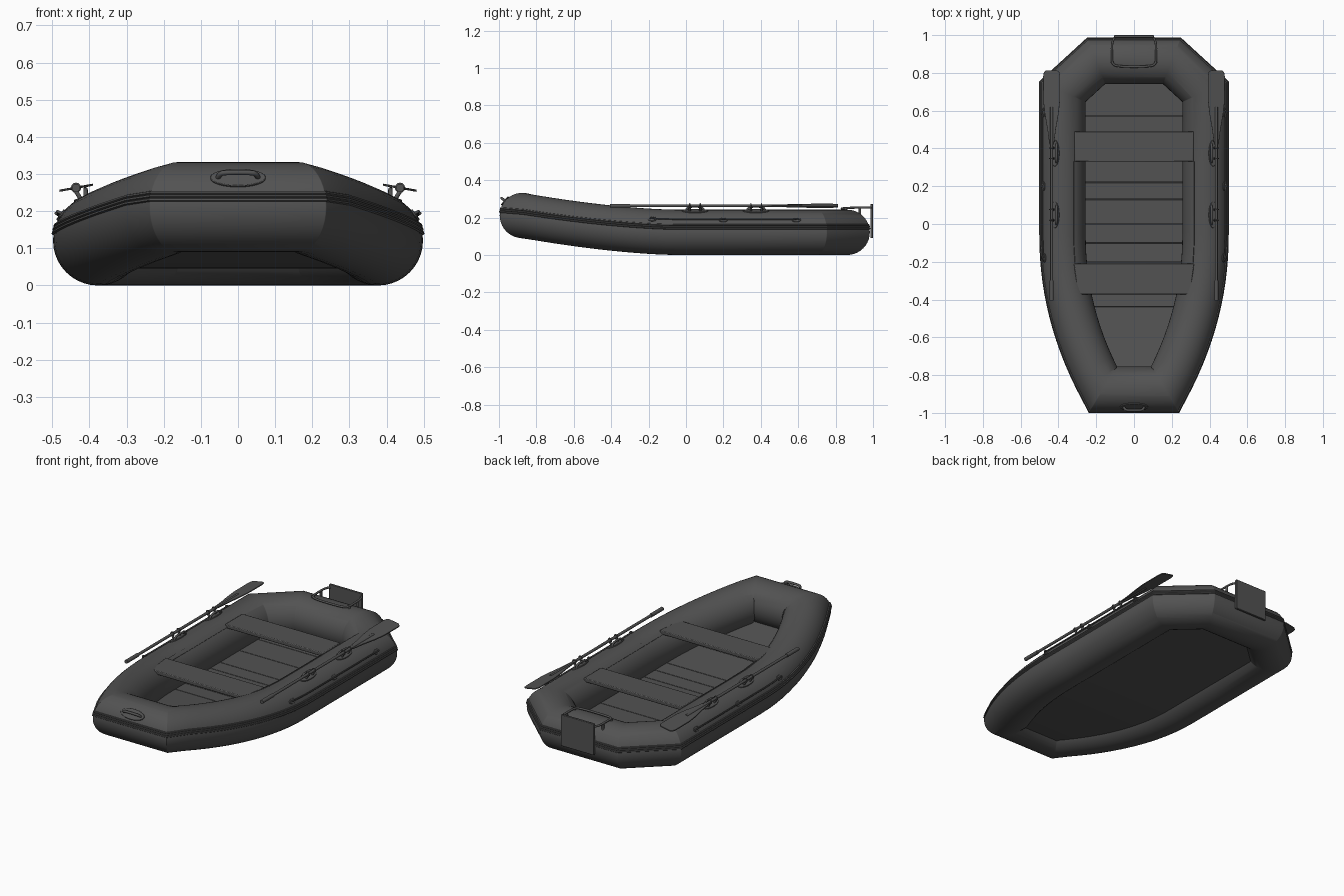
import bpy, math
from mathutils import Vector, Matrix

if "Cube" in bpy.data.objects:
    bpy.data.objects.remove(bpy.data.objects["Cube"])

R = 0.121      # tube radius
CX = 0.377     # side tube centre
rubber = bpy.data.materials.new("dark_rubber")
rubber.diffuse_color = (0.085, 0.085, 0.085, 1)
rubber.use_nodes = True
rubber.node_tree.nodes["Principled BSDF"].inputs["Base Color"].default_value = rubber.diffuse_color


def bow_t(y):
    return max(0.0, (-0.05 - y) / 0.825)


def rise(y):
    return 0.09 * bow_t(y) ** 1.6


def half_width(y):
    if y > 0.7:
        return CX - (y - 0.7) * 1.1
    return CX - 0.213 * bow_t(y) ** 2.1


def make(name, verts, faces, angle=30, bevel=0):
    me = bpy.data.meshes.new(name)
    me.from_pydata([tuple(v) for v in verts], [], faces)
    me.materials.append(rubber)
    ob = bpy.data.objects.new(name, me)
    bpy.context.collection.objects.link(ob)
    bpy.ops.object.select_all(action='DESELECT')
    ob.select_set(True)
    bpy.context.view_layer.objects.active = ob
    bpy.ops.object.mode_set(mode='EDIT')
    bpy.ops.mesh.select_all(action='SELECT')
    bpy.ops.mesh.normals_make_consistent(inside=False)
    bpy.ops.object.mode_set(mode='OBJECT')
    if bevel:
        m = ob.modifiers.new("soft edges", 'BEVEL')
        m.width, m.segments = bevel, 2
    bpy.ops.object.shade_smooth_by_angle(angle=math.radians(angle))
    return ob


def sweep(name, path, profile, closed=True, angle=30):
    """Mitred sweep; profile points are (outward, up) offsets."""
    n, k, verts = len(path), len(profile), []
    for i, p in enumerate(path):
        a = path[i - 1] if closed or i else p
        b = path[(i + 1) % n] if closed or i < n - 1 else p
        d1, d2 = (p - a).to_2d(), (b - p).to_2d()
        d1 = d1.normalized() if d1.length else d2.normalized()
        d2 = d2.normalized() if d2.length else d1
        t = (d1 + d2).normalized()
        out = Vector((t.y, -t.x, 0)) / max(0.3, t.dot(d1))
        verts += [p + out * u + Vector((0, 0, v)) for u, v in profile]
    faces = []
    for i in range(n if closed else n - 1):
        for j in range(k):
            a, b, j2 = i * k, ((i + 1) % n) * k, (j + 1) % k
            faces.append((a + j, b + j, b + j2, a + j2))
    if not closed:
        faces += [tuple(range(k)), tuple(range((n - 1) * k, n * k))]
    return make(name, verts, faces, angle)


def prism(name, outline, z0, z1, bevel=0, zfun=lambda x, y: 0):
    n = len(outline)
    verts = [(x, y, z + zfun(x, y)) for z in (z0, z1) for x, y in outline]
    faces = [tuple(range(n)), tuple(range(n, 2 * n))]
    faces += [(i, (i + 1) % n, n + (i + 1) % n, n + i) for i in range(n)]
    return make(name, verts, faces, bevel=bevel)


def rod(name, pts, r, smooth=True):
    cu = bpy.data.curves.new(name, 'CURVE')
    cu.dimensions, cu.bevel_depth, cu.bevel_resolution = '3D', r, 3
    cu.use_fill_caps = True
    cu.materials.append(rubber)
    sp = cu.splines.new('NURBS' if smooth else 'POLY')
    sp.points.add(len(pts) - 1)
    for q, p in zip(sp.points, pts):
        q.co = (*p, 1)
    if smooth:
        sp.order_u, sp.resolution_u, sp.use_endpoint_u = 3, 6, True
    ob = bpy.data.objects.new(name, cu)
    bpy.context.collection.objects.link(ob)
    return ob


def patch(name, loc, size, rot):
    """Flat oval pad."""
    o = [(math.cos(a * math.pi / 12) * size[0], math.sin(a * math.pi / 12) * size[1]) for a in range(24)]
    ob = prism(name, o, -size[2] / 2, size[2] / 2, bevel=0.002)
    ob.matrix_world = Matrix.Translation(loc) @ rot
    return ob


def arc(a0, a1, r, n):
    return [(r * math.cos(math.radians(a0 + (a1 - a0) * i / n)),
             r * math.sin(math.radians(a0 + (a1 - a0) * i / n))) for i in range(n + 1)]


# Hull tube with faceted bow and stern, corners slightly rounded
ys = [-0.875 + 0.825 * i / 14 for i in range(15)] + [0.3]
right = [Vector((half_width(y), y, R + rise(y))) for y in ys]
right += [Vector((CX, 0.7, R)), Vector((0.2, 0.862, R))]
path = right + [Vector((-p.x, p.y, p.z)) for p in reversed(right)]
hull = sweep("hull_tube", path, arc(0, 360, R, 40)[:-1], angle=75)
rnd = hull.modifiers.new("round corners", 'BEVEL')
rnd.width, rnd.segments, rnd.angle_limit = 0.022, 3, math.radians(28)

# Ribbed rub strake around the outside
ridges = arc(21, 7, R - 0.02, 1)
for i in range(13):
    a = math.radians(7 + 14 * i / 12)
    h = R + (0.005 if i % 4 in (1, 2, 3) else 0.001)
    ridges.append((h * math.cos(a), h * math.sin(a)))
sweep("rub_strake", path, ridges)

# Floor sheet following the bow rise
fy = [-0.86 + 1.71 * i / 30 for i in range(31)]
outline = [(half_width(y), y) for y in fy] + [(-half_width(y), y) for y in reversed(fy)]
n = len(outline)
fv = [(x, y, z + rise(y)) for z in (0.046, 0.054) for x, y in outline]
ff = []
for o in (0, n):
    ff += [(o + i, o + i + 1, o + n - 2 - i, o + n - 1 - i) for i in range(30)]
ff += [(i, (i + 1) % n, n + (i + 1) % n, n + i) for i in range(n)]
make("floor_sheet", fv, ff)

# Floor slats
edges = [-0.44, -0.2, -0.1, 0.0, 0.13, 0.22, 0.4, 0.57, 0.78]
for a, b in zip(edges, edges[1:]):
    a, b = a + 0.0015, b - 0.0015
    wa, wb = half_width(a) - 0.04, half_width(b) - 0.04
    prism("floor_slat", [(-wa, a), (wa, a), (wb, b), (-wb, b)], 0.05, 0.066,
          bevel=0.001, zfun=lambda x, y: rise(y))

# Bench seats
prism("rear_seat", [(-0.315, 0.33), (0.315, 0.33), (0.315, 0.49), (-0.315, 0.49)], 0.212, 0.234, 0.004)
prism("front_seat", [(-0.298, -0.372), (0.298, -0.372), (0.318, -0.21), (-0.318, -0.21)], 0.222, 0.244, 0.004)

# Bow lifting handle
up = Vector((0, -math.cos(math.radians(40)), math.sin(math.radians(40))))
base = Vector((0, -0.875, R + 0.09))
patch("bow_handle_pad", base + up * (R + 0.001), (0.075, 0.03, 0.008), Matrix.Rotation(math.radians(50), 4, 'X'))
low = base + up * (R - 0.002)
rod("bow_handle", [low + up * h + Vector((x, 0, 0)) for x, h in
                   ((-0.055, 0), (-0.05, 0.022), (-0.03, 0.026), (0.03, 0.026), (0.05, 0.022), (0.055, 0))], 0.007)

for s in (1, -1):
    # Seat rail along the inside of each tube
    rail = [Vector((s * half_width(y), y, R + rise(y))) for y in
            ([-0.21, -0.1, 0.05, 0.33] if s > 0 else [0.33, 0.05, -0.1, -0.21])]
    sweep("seat_rail", rail, arc(118, 128, R + 0.004, 3) + arc(128, 118, R - 0.006, 3), closed=False)

    # Oar: shaft, grip, blade
    ox, oz = s * 0.436, 0.263
    rod("oar_shaft", [(ox, -0.4, oz), (ox, 0.62, oz)], 0.008, False)
    rod("oar_grip", [(ox, -0.405, oz), (ox, -0.3, oz)], 0.011, False)
    half = [(0.012, 0.42), (0.022, 0.5), (0.036, 0.58), (0.044, 0.65), (0.045, 0.78), (0.041, 0.803), (0.03, 0.813)]
    blade = [(ox + u, v) for u, v in half] + [(ox - u, v) for u, v in reversed(half)]
    prism("oar_blade", blade, oz - 0.003, oz + 0.003, 0.001,
          zfun=lambda x, y: -0.18 * (abs(x) - 0.436))

    # Oar holders on the tube tops
    for y in (0.375, 0.048):
        a = math.radians(20)
        pad = Vector((s * (CX + R * math.sin(a)), y, R + R * math.cos(a)))
        patch("oar_holder_pad", pad, (0.024, 0.07, 0.008), Matrix.Rotation(s * a, 4, 'Y'))
        x = pad.x - s * 0.008
        rod("oar_holder_loop", [(x, y + dy, z) for dy, z in
                                ((-0.05, 0.233), (-0.045, 0.255), (0, 0.26), (0.045, 0.255), (0.05, 0.233))], 0.006)
        for dy in (-0.028, 0.028):
            ring = [(ox + 0.011 * math.cos(t * math.pi / 6), y + dy,
                     oz + 0.011 * math.sin(t * math.pi / 6)) for t in range(13)]
            rod("oar_clip", ring, 0.003, False)
            rod("oar_clip_post", [(pad.x, y + dy, 0.225), (ox, y + dy, oz - 0.01)], 0.006, False)

    # Grab rope with eyelets
    a = math.radians(33)

    def side(y, h):
        return Vector((s * (half_width(y) + (R + h) * math.cos(a)), y, R + rise(y) + (R + h) * math.sin(a)))
    rod("grab_rope", [side(-0.18 + 0.77 * i / 10, 0.008) for i in range(11)], 0.004)
    for y in (-0.18, 0.2, 0.59):
        patch("rope_eyelet_pad", side(y, 0.001), (0.014, 0.024, 0.006),
              Matrix.Rotation(s * (math.pi / 2 - a), 4, 'Y'))
        rod("rope_eyelet", [side(y - 0.014, 0), side(y - 0.01, 0.014), side(y + 0.01, 0.014), side(y + 0.014, 0)], 0.004)

    # Motor mount feet
    for y in (0.855, 0.93):
        z = R + math.sqrt(R * R - (y - 0.862) ** 2)
        rod("mount_foot", [(s * 0.117, y, z - 0.01), (s * 0.117, y, 0.253)], 0.007, False)

# Motor mount board and frame
prism("motor_board", [(-0.105, 0.986), (0.105, 0.986), (0.105, 1.0), (-0.105, 1.0)], 0.09, 0.272, 0.003)
rod("mount_frame", [(-0.1, 0.99, 0.253), (-0.117, 0.97, 0.253), (-0.117, 0.9, 0.253), (-0.117, 0.85, 0.251),
                    (-0.09, 0.833, 0.248), (0.09, 0.833, 0.248), (0.117, 0.85, 0.251), (0.117, 0.9, 0.253),
                    (0.117, 0.97, 0.253), (0.1, 0.99, 0.253)], 0.006)
